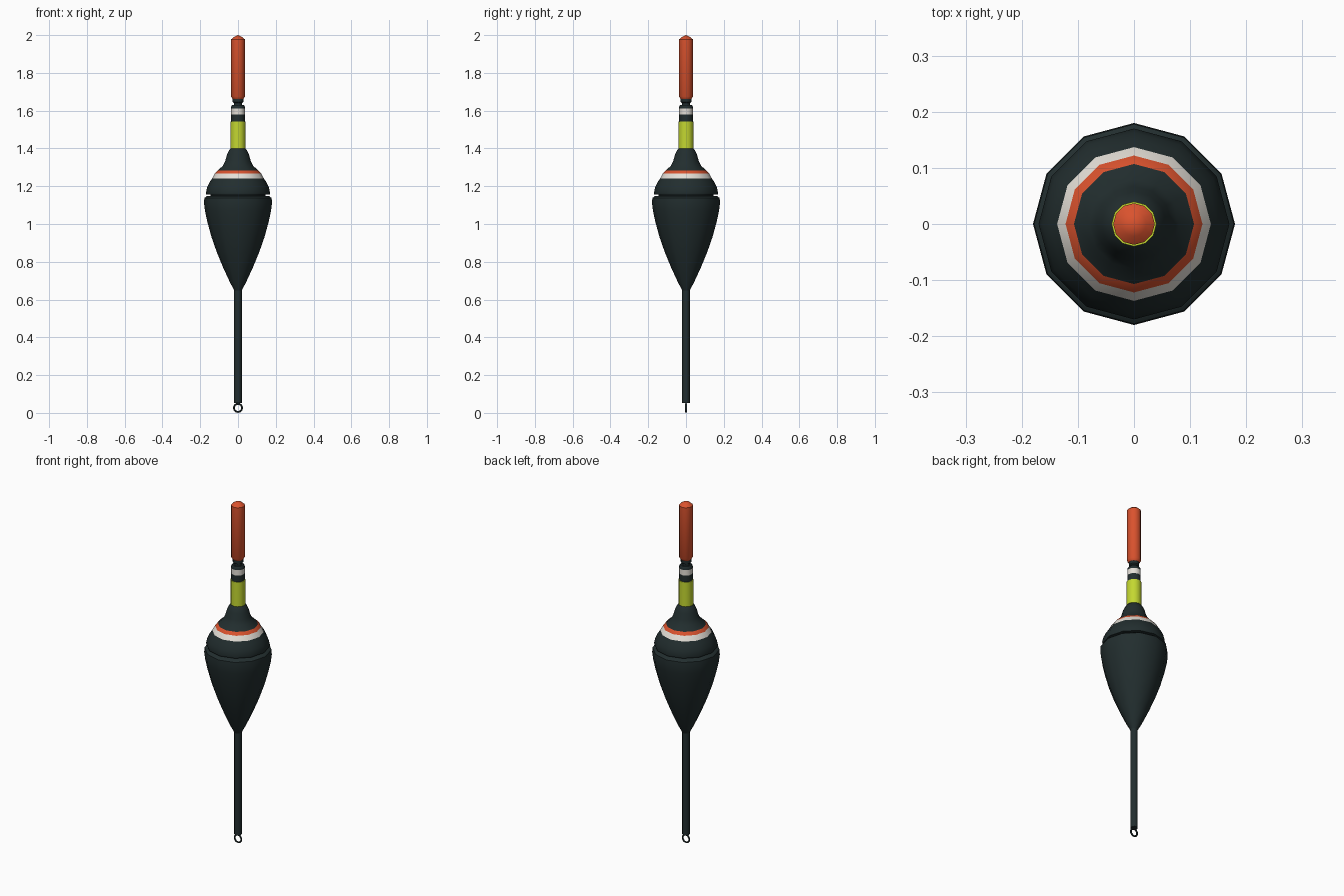
import bpy, bmesh, math

if "Cube" in bpy.data.objects:
    bpy.data.objects.remove(bpy.data.objects["Cube"])

def mat(name, rgb):
    m = bpy.data.materials.new(name)
    m.diffuse_color = (*rgb, 1)
    m.use_nodes = True
    m.node_tree.nodes["Principled BSDF"].inputs["Base Color"].default_value = m.diffuse_color
    return m

DARK = mat("dark_slate", (0.016, 0.027, 0.028))
ORANGE = mat("orange_red", (0.70, 0.085, 0.027))
WHITE = mat("off_white", (0.78, 0.74, 0.68))
YELLOW = mat("lime_yellow", (0.55, 0.68, 0.03))
SIDES = 12

def lathe(name, profile, base, bands=(), angle=40):
    """Revolve (radius, z) points; bands = (z_low, z_high, material)."""
    bm = bmesh.new()
    rings = []
    for r, z in profile:
        if r == 0:
            rings.append([bm.verts.new((0, 0, z))] * SIDES)
        else:
            rings.append([bm.verts.new((r * math.cos(i * math.tau / SIDES),
                                        r * math.sin(i * math.tau / SIDES), z)) for i in range(SIDES)])
    for a, b in zip(rings, rings[1:]):
        for i in range(SIDES):
            j = (i + 1) % SIDES
            bm.faces.new(list(dict.fromkeys((a[i], a[j], b[j], b[i]))))
    for ring in (rings[0], rings[-1]):
        if ring[0] is not ring[1]:
            bm.faces.new(ring)
    bmesh.ops.recalc_face_normals(bm, faces=bm.faces)
    for f in bm.faces:
        z = f.calc_center_median().z
        for k, (lo, hi, _) in enumerate(bands):
            if lo < z < hi:
                f.material_index = k + 1
    me = bpy.data.meshes.new(name)
    bm.to_mesh(me)
    bm.free()
    for m in [base] + [b[2] for b in bands]:
        me.materials.append(m)
    finish(name, me, angle)

def finish(name, me, angle):
    ob = bpy.data.objects.new(name, me)
    bpy.context.collection.objects.link(ob)
    bpy.ops.object.select_all(action='DESELECT')
    ob.select_set(True)
    bpy.context.view_layer.objects.active = ob
    bpy.ops.object.shade_smooth_by_angle(angle=math.radians(angle))

# stem
lathe("stem", [(0.02, 0.053), (0.02, 0.67)], DARK)

# teardrop lower body
lathe("lower_body", [(0.018, 0.645), (0.042, 0.69), (0.079, 0.77), (0.112, 0.85), (0.14, 0.93),
                     (0.162, 1.01), (0.175, 1.07), (0.18, 1.11), (0.178, 1.138), (0.165, 1.148),
                     (0.14, 1.15)], DARK)

# groove core between the body halves
lathe("body_groove", [(0.145, 1.14), (0.145, 1.165)], DARK)

# upper body with painted bands
lathe("upper_body", [(0.14, 1.155), (0.168, 1.157), (0.17, 1.165), (0.163, 1.195), (0.15, 1.222),
                     (0.137, 1.241), (0.122, 1.268), (0.107, 1.284), (0.08, 1.308), (0.067, 1.335),
                     (0.058, 1.368), (0.046, 1.392), (0.036, 1.402)], DARK,
      [(1.241, 1.268, WHITE), (1.268, 1.284, ORANGE)])

# yellow sleeve
lathe("yellow_sleeve", [(0.04, 1.4), (0.04, 1.542)], YELLOW)

# collar with white band
lathe("collar", [(0.036, 1.53), (0.036, 1.58), (0.036, 1.612), (0.036, 1.622), (0.031, 1.63)], DARK,
      [(1.58, 1.612, WHITE)])

# narrow neck under the tip
lathe("tip_neck", [(0.022, 1.62), (0.022, 1.64), (0.028, 1.645), (0.028, 1.665)], DARK)

# orange tip
lathe("tip", [(0.028, 1.662), (0.037, 1.675), (0.037, 1.977), (0.022, 1.99), (0, 2.0)], ORANGE)

# line ring
bpy.ops.mesh.primitive_torus_add(major_segments=16, minor_segments=6, major_radius=0.0215,
                                 minor_radius=0.005, location=(0, 0, 0.0265),
                                 rotation=(math.pi / 2, 0, 0))
ring = bpy.context.object
ring.name = "line_ring"
ring.data.materials.append(DARK)
bpy.ops.object.shade_smooth_by_angle(angle=math.radians(60))
